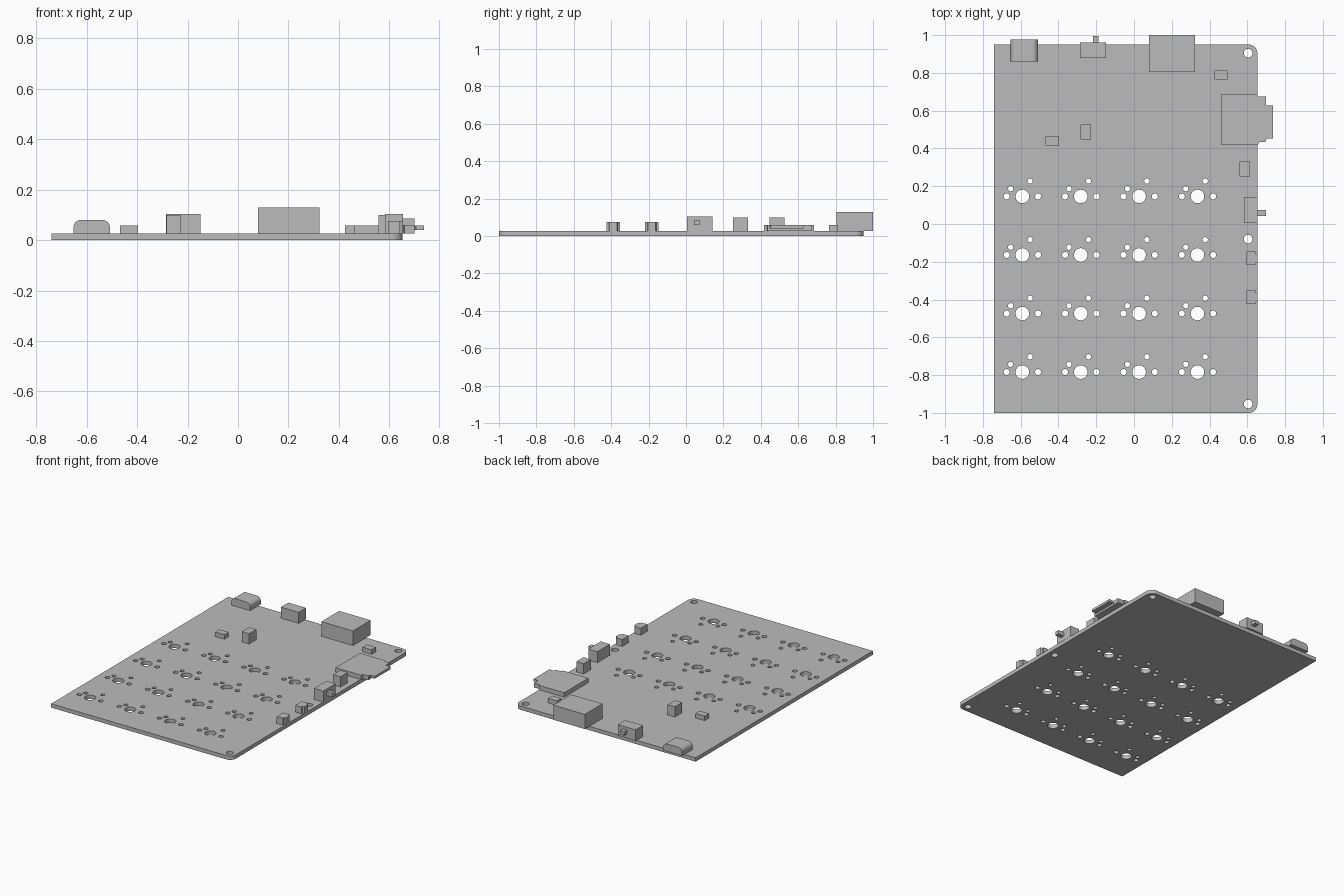
import bpy, bmesh, math

old = bpy.data.objects.get("Cube")
if old:
    bpy.data.objects.remove(old, do_unlink=True)

GREY = (0.5, 0.5, 0.5, 1.0)
mat = bpy.data.materials.new("plain grey")
mat.use_nodes = True
mat.diffuse_color = GREY
mat.node_tree.nodes["Principled BSDF"].inputs["Base Color"].default_value = GREY

TOP = 0.027  # upper face of the board


def add_mesh(name, bm):
    bmesh.ops.recalc_face_normals(bm, faces=bm.faces)
    me = bpy.data.meshes.new(name)
    bm.to_mesh(me)
    bm.free()
    me.materials.append(mat)
    ob = bpy.data.objects.new(name, me)
    bpy.context.collection.objects.link(ob)
    return ob


def prism(name, outline, z0, z1):
    """Extrude a plan outline from z0 to z1."""
    bm = bmesh.new()
    base = bm.faces.new([bm.verts.new((x, y, z0)) for x, y in outline])
    up = bmesh.ops.extrude_face_region(bm, geom=[base])["geom"]
    bmesh.ops.translate(bm, vec=(0, 0, z1 - z0),
                        verts=[v for v in up if isinstance(v, bmesh.types.BMVert)])
    return add_mesh(name, bm)


def box(name, x0, x1, y0, y1, z1, z0=TOP):
    return prism(name, [(x0, y0), (x1, y0), (x1, y1), (x0, y1)], z0, z1)


def arc(cx, cy, r, start, end, n):
    return [(cx + r * math.cos(a), cy + r * math.sin(a))
            for a in (math.radians(start + (end - start) * i / n) for i in range(n + 1))]


def circle(cx, cy, r, n=24):
    return arc(cx, cy, r, 0, 360, n)[:-1]


# Board outline with rounded right-hand corners
X0, X1, Y0, Y1, R = -0.74, 0.653, -1.0, 0.95, 0.045
loops = [[(X0, Y0)] + arc(X1 - R, Y0 + R, R, -90, 0, 8)
         + arc(X1 - R, Y1 - R, R, 0, 90, 8) + [(X0, Y1)]]

# Key switch hole clusters, four by four
CLUSTER = [(0, 0, 0.036), (-0.083, 0, 0.016), (0.083, 0, 0.016),
           (-0.062, 0.041, 0.014), (0.041, 0.081, 0.014)]
for col in range(4):
    for row in range(4):
        cx, cy = -0.591 + 0.309 * col, 0.146 - 0.31 * row
        loops += [circle(cx + dx, cy + dy, r) for dx, dy, r in CLUSTER]

# Mounting holes
loops += [circle(0.604, y, 0.023) for y in (0.905, -0.08, -0.953)]

# Fill the board from its loops, then turn it into a clean mesh
curve = bpy.data.curves.new("board_outline", "CURVE")
curve.dimensions = "2D"
curve.fill_mode = "BOTH"
curve.extrude = TOP / 2
for pts in loops:
    sp = curve.splines.new("POLY")
    sp.points.add(len(pts) - 1)
    for p, (x, y) in zip(sp.points, pts):
        p.co = (x, y, 0, 1)
    sp.use_cyclic_u = True
helper = bpy.data.objects.new("board_outline", curve)
bpy.context.collection.objects.link(helper)
bpy.context.view_layer.update()
filled = helper.evaluated_get(bpy.context.evaluated_depsgraph_get())
bm = bmesh.new()
bm.from_mesh(filled.to_mesh())
filled.to_mesh_clear()
bpy.data.objects.remove(helper, do_unlink=True)
bmesh.ops.remove_doubles(bm, verts=bm.verts, dist=0.0001)
bmesh.ops.translate(bm, verts=bm.verts, vec=(0, 0, TOP / 2))
for f in bm.faces:
    f.smooth = False
add_mesh("circuit_board", bm)

# Back edge connectors
port = box("rounded_port", -0.653, -0.508, 0.86, 0.977, 0.08)
bm = bmesh.new()
bm.from_mesh(port.data)
edges = [e for e in bm.edges if all(v.co.z > 0.07 for v in e.verts)
         and abs(e.verts[0].co.x - e.verts[1].co.x) < 0.001]
bmesh.ops.bevel(bm, geom=edges, offset=0.03, segments=6, profile=0.5, affect="EDGES")
bm.to_mesh(port.data)
bm.free()
box("large_socket", 0.08, 0.323, 0.805, 1.0, 0.129)
box("back_switch", -0.285, -0.148, 0.88, 0.961, 0.104)
box("back_switch_lever", -0.218, -0.187, 0.961, 0.995, 0.085, 0.058)

# Right edge switch with its lever
box("side_switch", 0.583, 0.654, 0.005, 0.142, 0.104)
box("side_switch_lever", 0.654, 0.70, 0.043, 0.073, 0.085, 0.058)

# Card reader with the tray and card sticking out past the edge
prism("card_reader", [(0.46, 0.418), (0.655, 0.418), (0.66, 0.432), (0.70, 0.436),
                      (0.70, 0.674), (0.655, 0.674), (0.655, 0.685), (0.46, 0.685)],
      TOP, 0.058)
prism("memory_card", [(0.69, 0.44), (0.706, 0.453), (0.737, 0.453),
                      (0.737, 0.628), (0.69, 0.628)], 0.041, 0.058)

# Push buttons on the right edge
for i, y in enumerate((-0.182, -0.388)):
    box(f"push_button_body_{i + 1}", 0.595, 0.642, y - 0.036, y + 0.036, 0.075)
    prism(f"push_button_cap_{i + 1}", [(0.642, y - 0.025), (0.655, y - 0.02),
                                       (0.655, y + 0.02), (0.642, y + 0.025)], TOP, 0.075)

# Small headers standing on the board
box("low_header_left", 0.425, 0.495, 0.765, 0.813, 0.059)
box("low_header_right", -0.468, -0.397, 0.416, 0.463, 0.059)
box("tall_header_right", -0.283, -0.228, 0.447, 0.527, 0.099)
box("tall_header_left", 0.558, 0.614, 0.252, 0.331, 0.099)
